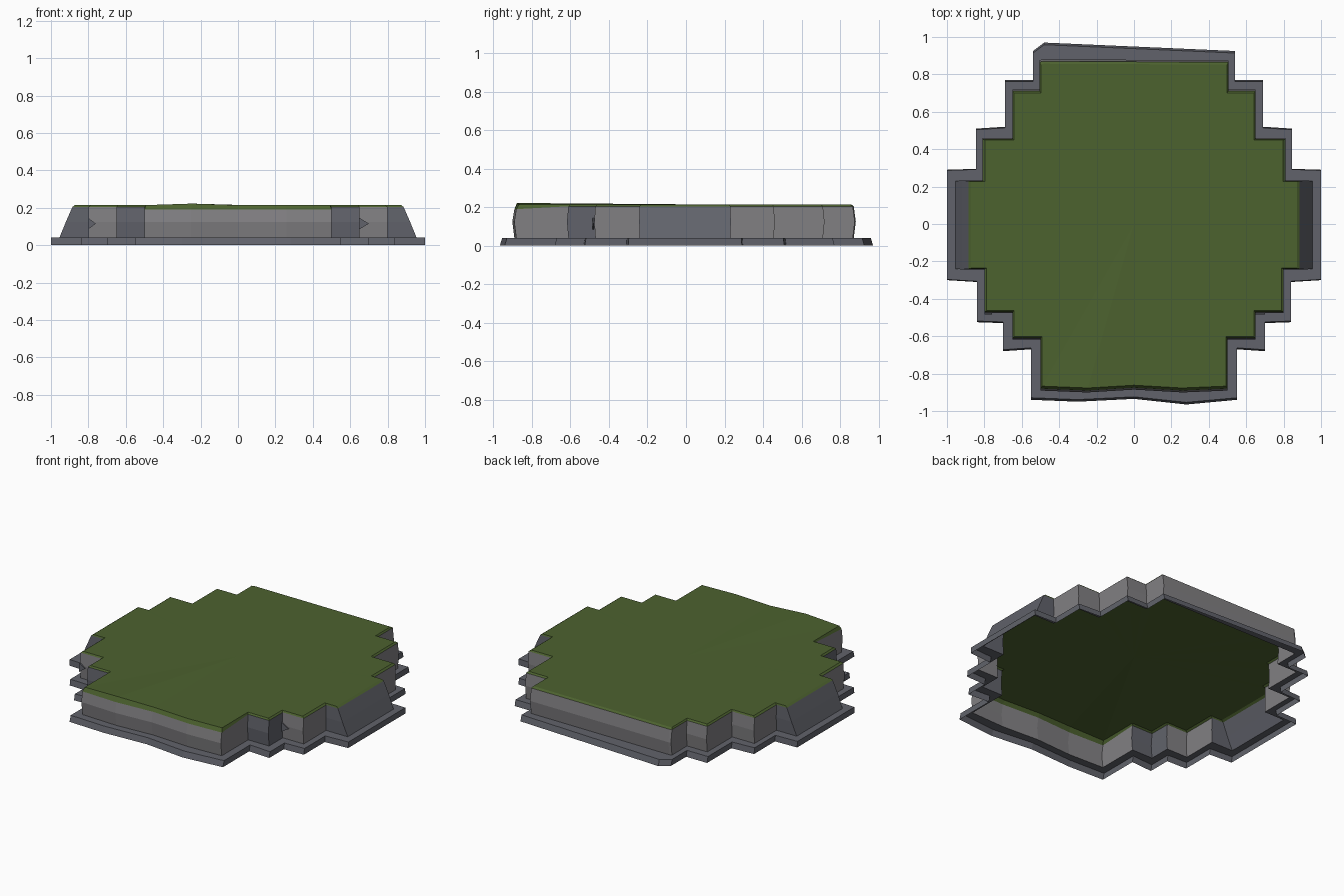
import bpy
import bmesh
from mathutils import Vector

cube = bpy.data.objects.get("Cube")
if cube:
    bpy.data.objects.remove(cube, do_unlink=True)


def material(name, rgb):
    mat = bpy.data.materials.new(name)
    mat.use_nodes = True
    color = (*rgb, 1)
    mat.diffuse_color = color
    bsdf = mat.node_tree.nodes["Principled BSDF"]
    bsdf.inputs["Base Color"].default_value = color
    bsdf.inputs["Roughness"].default_value = 0.9
    return mat


grass = material("grass green", (0.073, 0.122, 0.028))
light_stone = material("light stone", (0.22, 0.215, 0.225))
dark_stone = material("dark stone", (0.12, 0.124, 0.147))


def finish(name, bm, materials):
    mesh = bpy.data.meshes.new(name)
    bm.to_mesh(mesh)
    bm.free()
    for mat in materials:
        mesh.materials.append(mat)
    obj = bpy.data.objects.new(name, mesh)
    bpy.context.collection.objects.link(obj)
    return obj


# Stepped outline, front to back: cliff corner x, y and foot corner x, y
steps = [
    (0.5, -0.88, 0.55, -0.94), (0.5, -0.61, 0.55, -0.67),
    (0.65, -0.61, 0.7, -0.68), (0.65, -0.47, 0.7, -0.53),
    (0.8, -0.47, 0.84, -0.525), (0.8, -0.24, 0.84, -0.31),
    (0.885, -0.24, 1, -0.3), (0.885, 0.23, 1, 0.29),
    (0.81, 0.23, 0.845, 0.295), (0.81, 0.455, 0.845, 0.51),
    (0.65, 0.455, 0.69, 0.52), (0.65, 0.71, 0.69, 0.77),
    (0.505, 0.71, 0.54, 0.77), (0.505, 0.865, 0.54, 0.925),
]
front = [(-0.25, -0.89, -0.3, -0.95), (0, -0.875, 0, -0.935), (0.26, -0.89, 0.28, -0.965)]
back_corner = [(-0.49, 0.87, -0.48, 0.97)]
mirrored = [(-a, b, -c, d) for a, b, c, d in reversed(steps)]
outline = front + steps + back_corner + mirrored

# Rings of the shell, from the grass edge down to the bottom of the foot
cap, lip, waist, wall_foot, ledge, skirt = [], [], [], [], [], []
for tx, ty, fx, fy in outline:
    end = 0.07 if abs(tx) > 0.85 else 0
    side = 1 if tx > 0 else -1
    lip_z = 0.19 if ty < -0.85 else 0.205
    cap.append((tx * 0.985, ty * 0.985, 0.222 if tx == -0.25 else 0.214))
    lip.append((tx, ty, lip_z))
    waist.append((tx + side * end * 0.5, ty * 1.012, 0.125))
    wall_foot.append((tx + side * end, ty, 0.04))
    ledge.append((fx, fy * 0.988, 0.04))
    skirt.append((fx, fy, 0.002))


def loft(bm, rings):
    """Join successive closed rings and return one list of faces per band."""
    loops = [[bm.verts.new(p) for p in ring] for ring in rings]
    bands = []
    for upper, lower in zip(loops, loops[1:]):
        band = []
        for i in range(len(upper)):
            j = (i + 1) % len(upper)
            band.append(bm.faces.new((upper[i], lower[i], lower[j], upper[j])))
        bands.append(band)
    return loops, bands


# Grass top with a turned-down edge
bm = bmesh.new()
loops, bands = loft(bm, [cap, lip])
centre = bm.verts.new((0, 0, 0.215))
rim = loops[0]
for i, vert in enumerate(rim):
    bm.faces.new((centre, vert, rim[(i + 1) % len(rim)]))
finish("grass_top", bm, [grass])

# Cliff walls, with the end blocks and front corner blocks in dark stone
bm = bmesh.new()
loops, bands = loft(bm, [lip, waist, wall_foot])
for band in bands:
    for face in band:
        c = face.calc_center_median()
        is_end = abs(c.x) > 0.82
        is_front_corner = abs(c.x) > 0.53 and c.y < -0.5
        face.material_index = 1 if is_end or is_front_corner else 0
finish("cliff_walls", bm, [light_stone, dark_stone])

# Foot ledge and its outer drop, open underneath
bm = bmesh.new()
loft(bm, [wall_foot, ledge, skirt])
finish("foot_ledge", bm, [dark_stone])


# Small triangular chips beside the step corners
def chip(name, x, y, reach):
    bm = bmesh.new()
    points = [(0, 0.085), (reach, 0.115), (0, 0.145)]
    face = bm.faces.new([bm.verts.new((x + dx, y, z)) for dx, z in points])
    made = bmesh.ops.extrude_face_region(bm, geom=[face])["geom"]
    moved = [v for v in made if isinstance(v, bmesh.types.BMVert)]
    bmesh.ops.translate(bm, verts=moved, vec=Vector((0, -0.008, 0)))
    bmesh.ops.recalc_face_normals(bm, faces=bm.faces)
    finish(name, bm, [dark_stone])


chip("left_chip", 0.65, -0.476, 0.05)
chip("right_chip", -0.8, -0.476, 0.04)
